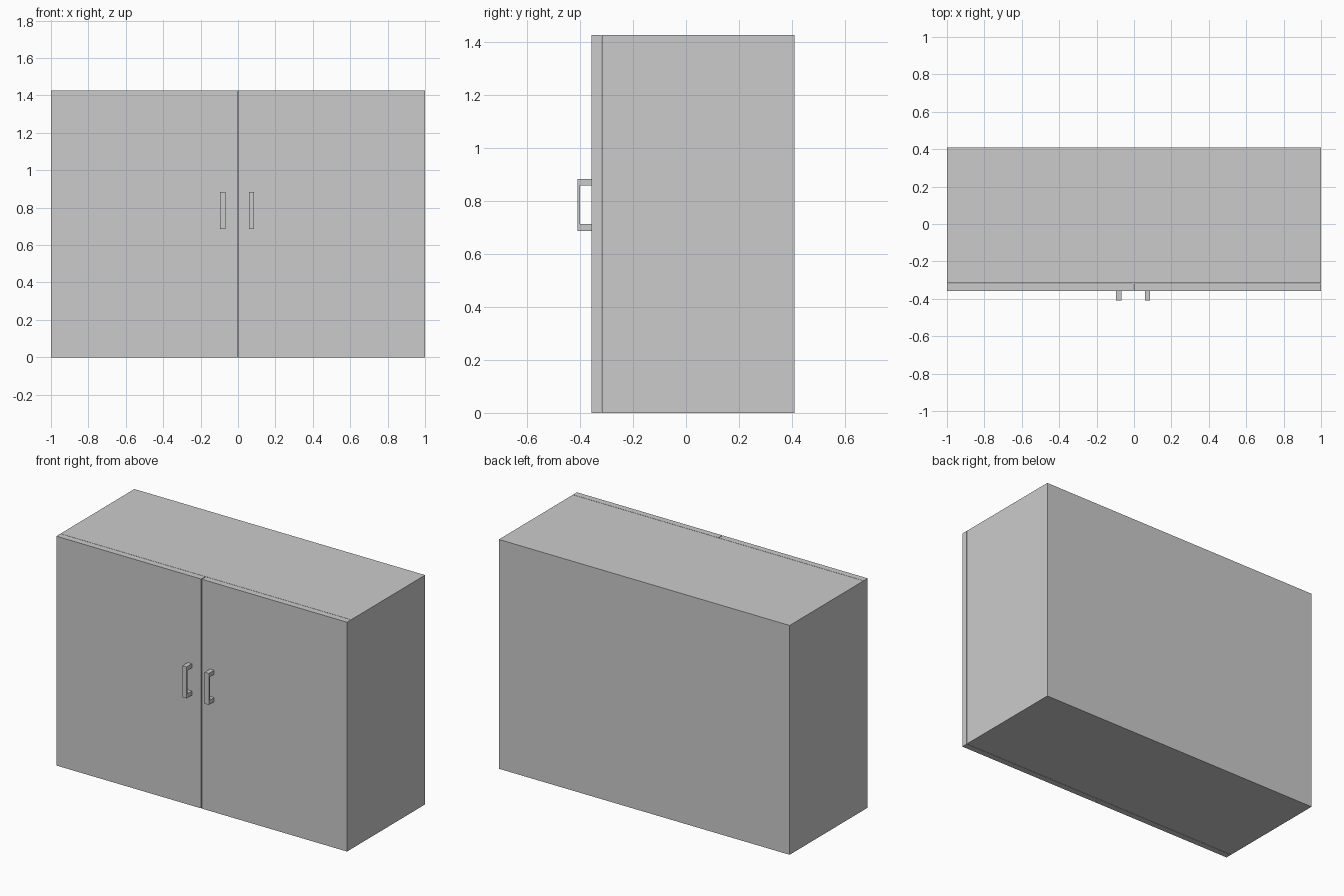
import bpy, bmesh

if "Cube" in bpy.data.objects:
    bpy.data.objects.remove(bpy.data.objects["Cube"])

H = 1.426


def box(name, lo, hi):
    bm = bmesh.new()
    bmesh.ops.create_cube(bm, size=1)
    for v in bm.verts:
        v.co = [(a + b) / 2 + c * (b - a) for a, b, c in zip(lo, hi, v.co)]
    return finish(name, bm)


def finish(name, bm):
    bmesh.ops.recalc_face_normals(bm, faces=bm.faces)
    me = bpy.data.meshes.new(name)
    bm.to_mesh(me)
    bm.free()
    ob = bpy.data.objects.new(name, me)
    bpy.context.collection.objects.link(ob)
    return ob


def handle(name, x, width=0.028):
    # U-shaped side profile (y, z), extruded across the handle width
    front, back, grip = -0.41, -0.357, -0.399
    z0, z1, t = 0.687, 0.883, 0.026
    profile = [(back, z0), (front, z0), (front, z1), (back, z1),
               (back, z1 - t), (grip, z1 - t), (grip, z0 + t), (back, z0 + t)]
    bm = bmesh.new()
    face = bm.faces.new([bm.verts.new((x - width / 2, y, z)) for y, z in profile])
    ext = bmesh.ops.extrude_face_region(bm, geom=[face], use_keep_orig=True)
    verts = [g for g in ext["geom"] if isinstance(g, bmesh.types.BMVert)]
    bmesh.ops.translate(bm, verts=verts, vec=(width, 0, 0))
    return finish(name, bm)


# Cabinet body
box("cabinet_body", (-1, -0.316, 0), (1, 0.41, H))

# Two doors with a narrow gap between them and the body
box("left_door", (-1, -0.357, 0), (-0.003, -0.318, H))
box("right_door", (0.001, -0.357, 0), (1, -0.318, H))

# Pull handles
handle("left_handle", -0.081)
handle("right_handle", 0.072)
